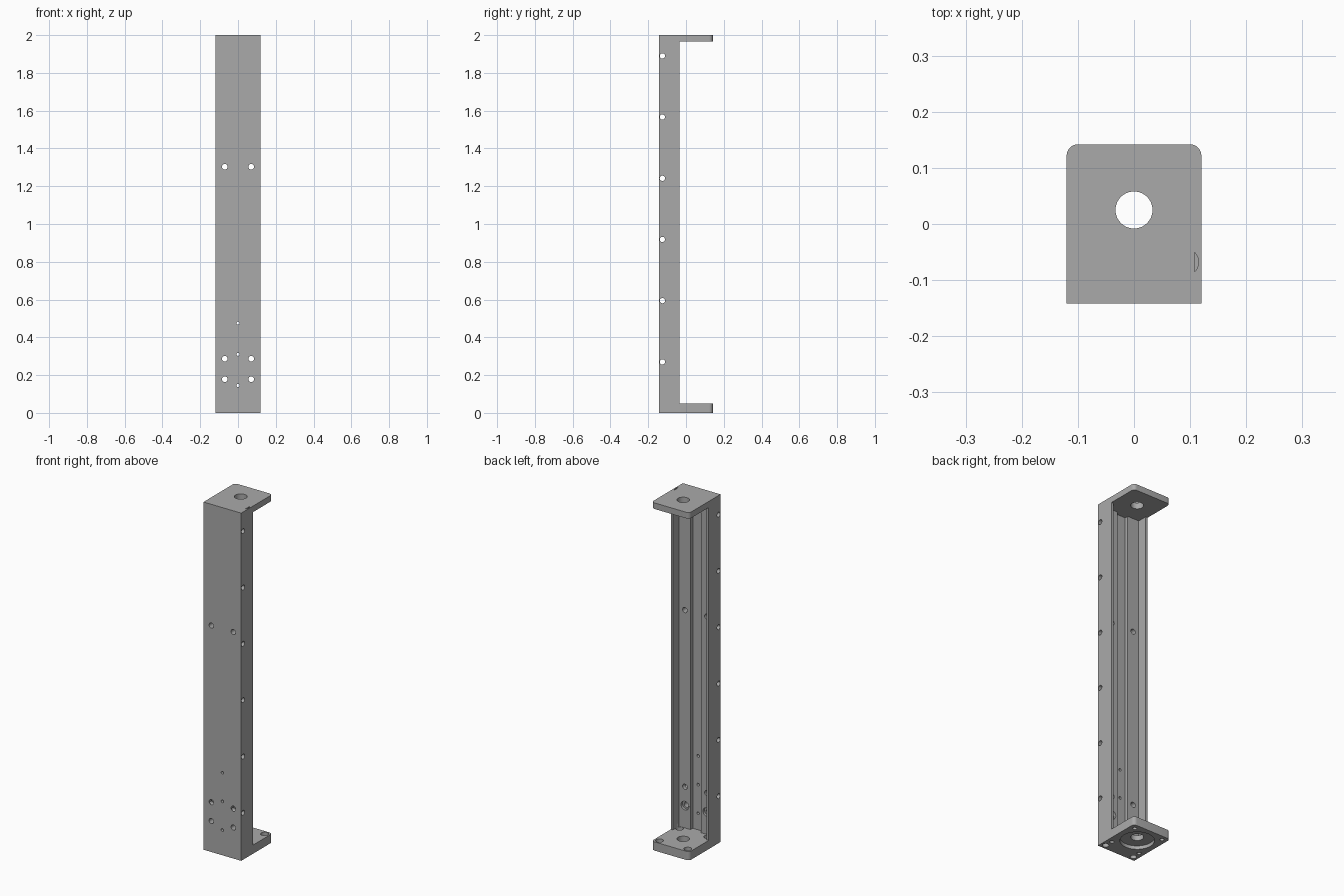
import bpy, bmesh, math
from mathutils import Matrix, Vector

cube = bpy.data.objects.get("Cube")
if cube:
    bpy.data.objects.remove(cube, do_unlink=True)

grey = bpy.data.materials.new("machined_grey")
grey.use_nodes = True
colour = (0.4, 0.4, 0.4, 1)
grey.diffuse_color = colour
grey.node_tree.nodes["Principled BSDF"].inputs["Base Color"].default_value = colour


def finish(bm, name):
    bmesh.ops.recalc_face_normals(bm, faces=bm.faces)
    mesh = bpy.data.meshes.new(name)
    bm.to_mesh(mesh)
    bm.free()
    mesh.materials.append(grey)
    obj = bpy.data.objects.new(name, mesh)
    bpy.context.collection.objects.link(obj)
    return obj


def prism(name, outline, low, high):
    """Extrude an xy outline upward."""
    bm = bmesh.new()
    face = bm.faces.new([bm.verts.new((x, y, low)) for x, y in outline])
    made = bmesh.ops.extrude_face_region(bm, geom=[face])["geom"]
    verts = [v for v in made if isinstance(v, bmesh.types.BMVert)]
    bmesh.ops.translate(bm, vec=(0, 0, high - low), verts=verts)
    return finish(bm, name)


def cut(cutter):
    """Subtract a cutter from the frame and discard it."""
    cutter.hide_render = True
    mod = frame.modifiers.new("cut", "BOOLEAN")
    mod.operation = "DIFFERENCE"
    mod.solver = "EXACT"
    mod.object = cutter
    bpy.ops.object.modifier_apply(modifier=mod.name)
    bpy.data.objects.remove(cutter, do_unlink=True)


def drill(start, end, radius, sides=24):
    """Drill a round hole between two points."""
    a, b = Vector(start), Vector(end)
    bm = bmesh.new()
    turn = (b - a).to_track_quat("Z", "Y").to_matrix().to_4x4()
    bmesh.ops.create_cone(bm, cap_ends=True, segments=sides, radius1=radius,
                          radius2=radius, depth=(b - a).length,
                          matrix=Matrix.Translation((a + b) / 2) @ turn)
    cut(finish(bm, "drill_cutter"))


WIDTH, DEPTH = 0.12, 0.142
RIM, RAIL, GROOVE = -0.035, -0.09, -0.11
FLOOR, CEILING = 0.05, 1.965
AXIS = 0.025

# Outer block, with rounded rear corners
arc = [(WIDTH - 0.02 + 0.02 * math.cos(t), DEPTH - 0.02 + 0.02 * math.sin(t))
       for t in [math.pi / 2 * i / 8 for i in range(9)]]
half = [(WIDTH, -DEPTH)] + arc
frame = prism("channel_frame", half + [(-x, y) for x, y in reversed(half)], 0, 2)
bpy.context.view_layer.objects.active = frame
frame.select_set(True)

# Open rear, channel between thin walls, and centre groove between two rails
half = [(0.3, 0.3), (0.3, RIM), (0.107, RIM), (0.107, RAIL), (0.034, RAIL), (0.034, GROOVE)]
cut(prism("channel_cutter", half + [(-x, y) for x, y in reversed(half)], FLOOR, CEILING))

# Shaft bore through both end plates, with bearing seat underneath
drill((0, AXIS, -0.1), (0, AXIS, 2.1), 0.033, 48)
drill((0, AXIS, -0.1), (0, AXIS, 0.02), 0.088, 48)

# Side holes through the front plate
for i in range(6):
    z = 0.27 + 0.324 * i
    drill((-0.2, -0.125, z), (0.2, -0.125, z), 0.014)

# Small centre holes in the groove
for z in (0.145, 0.31, 0.475):
    drill((0, -0.2, z), (0, -0.08, z), 0.008, 16)

for side in (-1, 1):
    # Mounting holes in the rails
    for z in (0.178, 0.287, 1.303):
        drill((side * 0.07, -0.2, z), (side * 0.07, -0.05, z), 0.015)
    drill((side * 0.07, -0.105, 0.178), (side * 0.07, -0.05, 0.178), 0.025)

    # Counterbored screws in the base corners
    for y in (-0.068, 0.113):
        drill((side * 0.09, y, -0.1), (side * 0.09, y, 0.1), 0.011)
        drill((side * 0.09, y, 0.02), (side * 0.09, y, 0.07), 0.021)

    # Blind holes in the underside
    drill((side * 0.092, -0.115, -0.05), (side * 0.092, -0.115, 0.03), 0.017)

# Half-moon pocket in the top
sweep = math.acos(0.0175 / 0.025)
moon = [(0.09 + 0.025 * math.cos(t), -0.068 + 0.025 * math.sin(t))
        for t in [sweep * (i / 6 - 1) for i in range(13)]]
cut(prism("pocket_cutter", moon, 1.97, 2.1))

# Smooth bores with crisp edges
bpy.ops.object.shade_smooth_by_angle(angle=math.radians(30))
